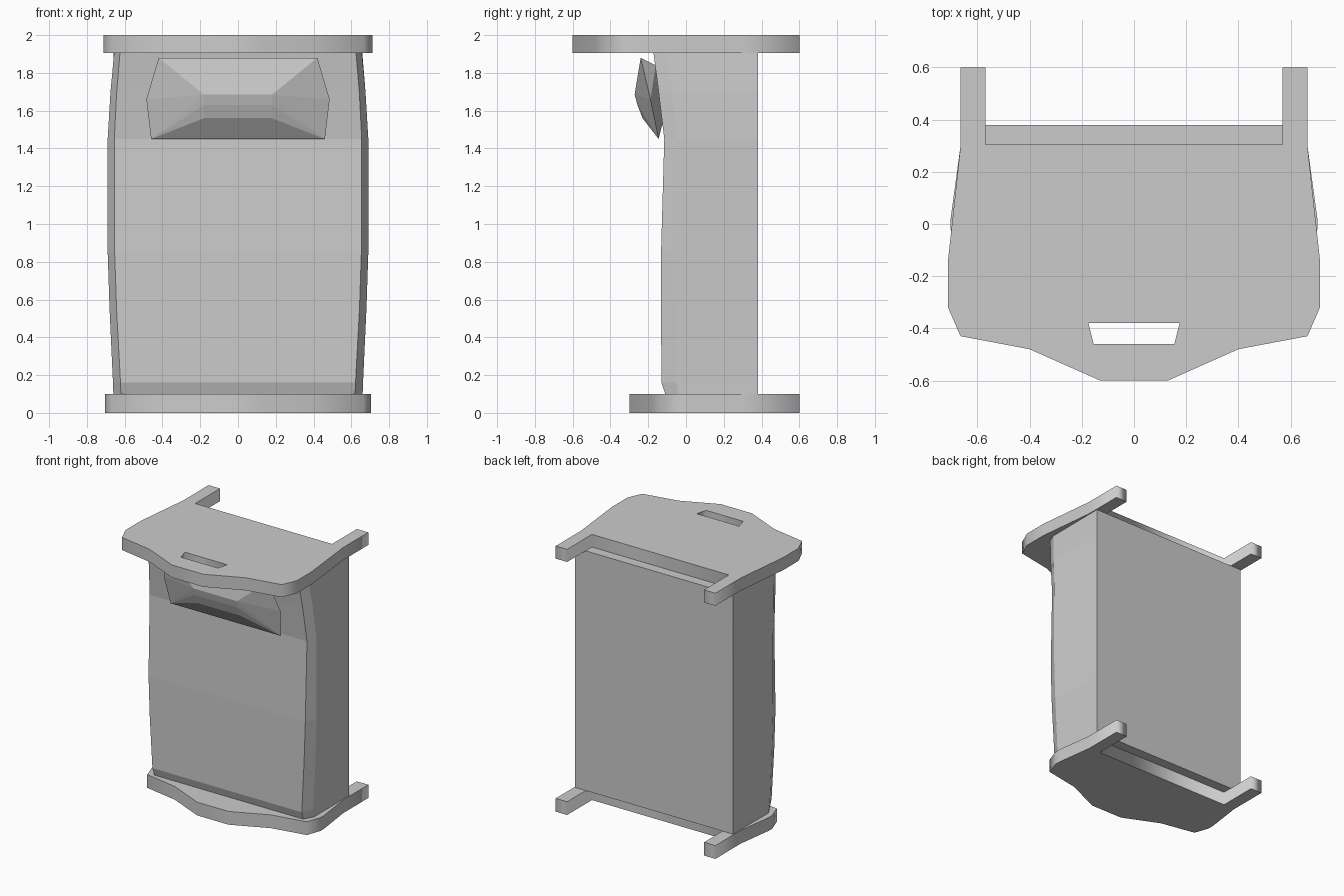
import bpy, bmesh

if "Cube" in bpy.data.objects:
    bpy.data.objects.remove(bpy.data.objects["Cube"])


def mirrored(half):
    """Close a right-hand outline with its reflection across x = 0."""
    return half + [(-p[0], *p[1:]) for p in reversed(half)]


def mesh_object(name, bm):
    bmesh.ops.recalc_face_normals(bm, faces=bm.faces)
    mesh = bpy.data.meshes.new(name)
    bm.to_mesh(mesh)
    bm.free()
    ob = bpy.data.objects.new(name, mesh)
    bpy.context.collection.objects.link(ob)
    return ob


def plate(name, outlines, z0, z1):
    """Flat filled profile (later outlines are holes), extruded between z0 and z1."""
    curve = bpy.data.curves.new(name, 'CURVE')
    curve.dimensions = '2D'
    curve.fill_mode = 'BOTH'
    curve.extrude = (z1 - z0) / 2
    for outline in outlines:
        s = curve.splines.new('POLY')
        s.points.add(len(outline) - 1)
        for p, (x, y) in zip(s.points, outline):
            p.co = (x, y, 0, 1)
        s.use_cyclic_u = True
    ob = bpy.data.objects.new(name, curve)
    ob.location.z = (z0 + z1) / 2
    bpy.context.collection.objects.link(ob)
    bpy.ops.object.select_all(action='DESELECT')
    ob.select_set(True)
    bpy.context.view_layer.objects.active = ob
    bpy.ops.object.convert(target='MESH')


# Top and bottom plates share the rear arms and notch
arms = [(0.665, 0.30), (0.665, 0.60), (0.57, 0.60), (0.57, 0.305)]
top = [(0.13, -0.60), (0.40, -0.48), (0.665, -0.43), (0.713, -0.32), (0.713, -0.14)]
bottom = [(0.13, -0.30), (0.40, -0.18), (0.665, -0.13), (0.703, -0.02), (0.703, 0.02)]
slot = [(0.155, -0.46), (0.175, -0.38)]
plate("top_plate", [mirrored(top + arms), mirrored(slot)], 1.905, 2.0)
plate("bottom_plate", [mirrored(bottom + arms)], 0.0, 0.10)

# Body: chamfered box lofted through (z, front x, front y, side x, side y)
sections = [
    (0.10, 0.62, -0.11, 0.66, -0.04),
    (0.16, 0.622, -0.13, 0.662, -0.05),
    (0.55, 0.643, -0.132, 0.68, -0.05),
    (0.85, 0.653, -0.132, 0.69, -0.05),
    (1.45, 0.655, -0.115, 0.69, -0.05),
    (1.70, 0.642, -0.145, 0.675, -0.075),
    (1.905, 0.625, -0.172, 0.656, -0.10),
]
bm = bmesh.new()
rings = []
for z, fx, fy, sx, sy in sections:
    half = [(fx, fy, z), (sx, sy, z), (0.658, 0.38, z)]
    rings.append([bm.verts.new(p) for p in mirrored(half)])
for a, b in zip(rings, rings[1:]):
    for i in range(6):
        j = (i + 1) % 6
        bm.faces.new((a[i], a[j], b[j], b[i]))
bm.faces.new(rings[0])
bm.faces.new(rings[-1])
mesh_object("body", bm)

# Faceted front block: rim, front ridge and rear mounting face
half = [
    (0.42, -0.24, 1.88), (0.485, -0.188, 1.66), (0.46, -0.145, 1.45),
    (0.18, -0.272, 1.685), (0.18, -0.257, 1.63), (0.18, -0.23, 1.56),
    (0.36, -0.16, 1.84), (0.36, -0.122, 1.54),
]
bm = bmesh.new()
for p in mirrored(half):
    bm.verts.new(p)
bmesh.ops.convex_hull(bm, input=bm.verts)
mesh_object("front_block", bm)
